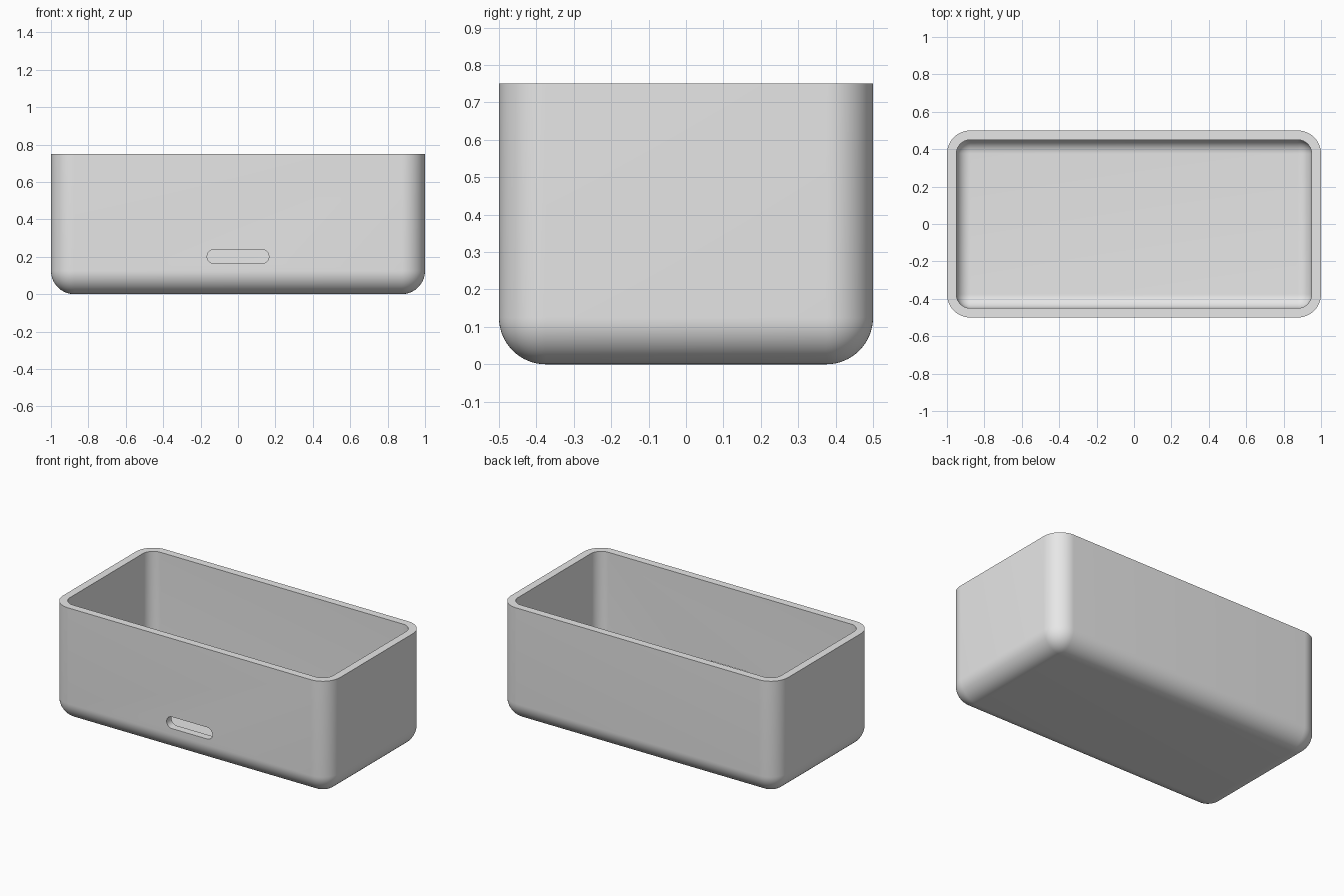
import bpy
import bmesh
from mathutils import Vector

cube = bpy.data.objects.get("Cube")
if cube:
    bpy.data.objects.remove(cube, do_unlink=True)

grey = bpy.data.materials.new("light_grey")
grey.use_nodes = True
grey.diffuse_color = (0.8, 0.8, 0.8, 1)
grey.node_tree.nodes["Principled BSDF"].inputs["Base Color"].default_value = (0.8, 0.8, 0.8, 1)


def rounded_block(name, low, high, radius, segments, is_rounded):
    """Box between two corners, with the edges chosen by a rule rounded off."""
    low, high = Vector(low), Vector(high)
    size, centre = high - low, (low + high) / 2
    bm = bmesh.new()
    bmesh.ops.create_cube(bm, size=1)
    for v in bm.verts:
        v.co = v.co * size + centre
    edges = [e for e in bm.edges if is_rounded(e, centre)]
    bmesh.ops.bevel(bm, geom=edges, offset=radius, offset_type='OFFSET',
                    segments=segments, profile=0.5, affect='EDGES')
    bmesh.ops.recalc_face_normals(bm, faces=bm.faces)
    mesh = bpy.data.meshes.new(name)
    bm.to_mesh(mesh)
    bm.free()
    mesh.materials.append(grey)
    obj = bpy.data.objects.new(name, mesh)
    bpy.context.collection.objects.link(obj)
    return obj


def all_but_top(edge, centre):
    return any(v.co.z < centre.z for v in edge.verts)


def along_y(edge, centre):
    a, b = (v.co for v in edge.verts)
    return abs(a.y - b.y) > 1e-4


def cut(target, cutter):
    cutter.hide_render = True
    bpy.context.view_layer.objects.active = target
    mod = target.modifiers.new("cut", 'BOOLEAN')
    mod.operation, mod.solver, mod.object = 'DIFFERENCE', 'EXACT', cutter
    bpy.ops.object.modifier_apply(modifier=mod.name)
    bpy.data.objects.remove(cutter, do_unlink=True)


WALL, HEIGHT, RADIUS = 0.05, 0.75, 0.125

# Outer shell, open on top
box = rounded_block("open_box", (-1, -0.5, 0), (1, 0.5, HEIGHT), RADIUS, 16, all_but_top)

# Hollow inside with matching rounded corners
cut(box, rounded_block("cavity_cutter", (WALL - 1, WALL - 0.5, WALL),
                       (1 - WALL, 0.5 - WALL, HEIGHT + 0.2),
                       RADIUS - WALL, 16, all_but_top))

# Pill-shaped slot through the front wall
cut(box, rounded_block("slot_cutter", (-0.165, -0.6, 0.163), (0.165, -0.4, 0.239),
                       0.0378, 10, along_y))

bpy.ops.object.select_all(action='DESELECT')
box.select_set(True)
bpy.context.view_layer.objects.active = box
bpy.ops.object.shade_smooth_by_angle(angle=0.6)
